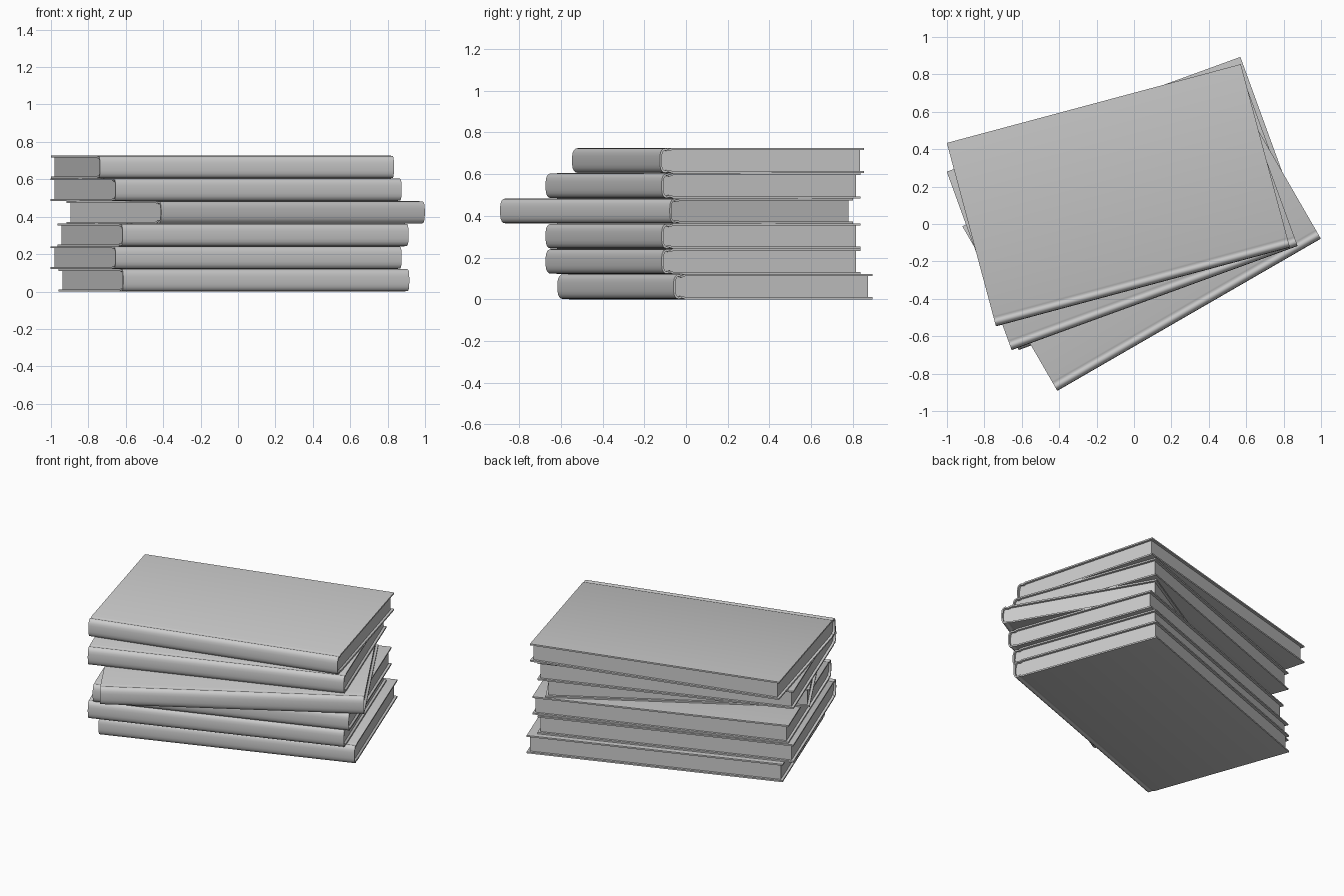
import bpy, bmesh
from math import radians

if "Cube" in bpy.data.objects:
    bpy.data.objects.remove(bpy.data.objects["Cube"])

LENGTH, WIDTH, COVER, PITCH, INSET = 1.627, 1.015, 0.010, 0.121, 0.016

# upper half of the cover outline: rounded spine, hinge groove, flat board
HALF = [(0.0, 0.0), (0.001, 0.02), (0.003, 0.036), (0.009, 0.049), (0.018, 0.057),
        (0.028, 0.059), (0.036, 0.056), (0.043, 0.0545), (0.051, 0.057),
        (0.060, 0.0605), (WIDTH, 0.0605)]


def offset(pts, d):
    """Shift an open outline inward by d along its local normals."""
    out = []
    for i, (y, z) in enumerate(pts):
        a, b = pts[max(i - 1, 0)], pts[min(i + 1, len(pts) - 1)]
        dy, dz = b[0] - a[0], b[1] - a[1]
        n = (dy * dy + dz * dz) ** 0.5
        out.append((y + dz / n * d, z - dy / n * d))
    out[0] = (pts[0][0] + d, 0.0)
    out[-1] = (pts[-1][0], pts[-1][1] - d)
    return out


def mirrored(half):
    return [(y, -z) for y, z in reversed(half[1:])] + half


def extrude(name, outline, x0, x1, place):
    """Extrude a closed y-z outline along x and place it in the stack."""
    bm = bmesh.new()
    face = bm.faces.new([bm.verts.new((x0, y, z)) for y, z in outline])
    new = bmesh.ops.extrude_face_region(bm, geom=[face])["geom"]
    bmesh.ops.translate(bm, vec=(x1 - x0, 0, 0),
                        verts=[v for v in new if isinstance(v, bmesh.types.BMVert)])
    bmesh.ops.recalc_face_normals(bm, faces=bm.faces)
    mesh = bpy.data.meshes.new(name)
    bm.to_mesh(mesh)
    bm.free()
    ob = bpy.data.objects.new(name, mesh)
    bpy.context.collection.objects.link(ob)
    x, y, z, angle = place
    ob.location = (x, y, z)
    ob.rotation_euler.z = radians(angle)
    bpy.ops.object.select_all(action='DESELECT')
    ob.select_set(True)
    bpy.context.view_layer.objects.active = ob
    bpy.ops.object.shade_smooth_by_angle(angle=radians(35))


inner = offset(HALF, COVER)
cover_outline = mirrored(HALF) + mirrored(inner)[::-1]
# page block fills the cover, set back from its free edges
page_outline = mirrored(inner[:-1] + [(WIDTH - INSET, inner[-1][1])])

# left spine corner and turn of each book, bottom to top
BOOKS = [(-0.613, -0.617, 20), (-0.654, -0.674, 20), (-0.617, -0.674, 20),
         (-0.410, -0.892, 30), (-0.654, -0.674, 20), (-0.738, -0.547, 15)]

for i, (x, y, angle) in enumerate(BOOKS):
    place = (x, y, PITCH * (i + 0.5), angle)
    extrude(f"book_cover_{i + 1}", cover_outline, 0, LENGTH, place)
    extrude(f"book_pages_{i + 1}", page_outline, INSET, LENGTH - INSET, place)
